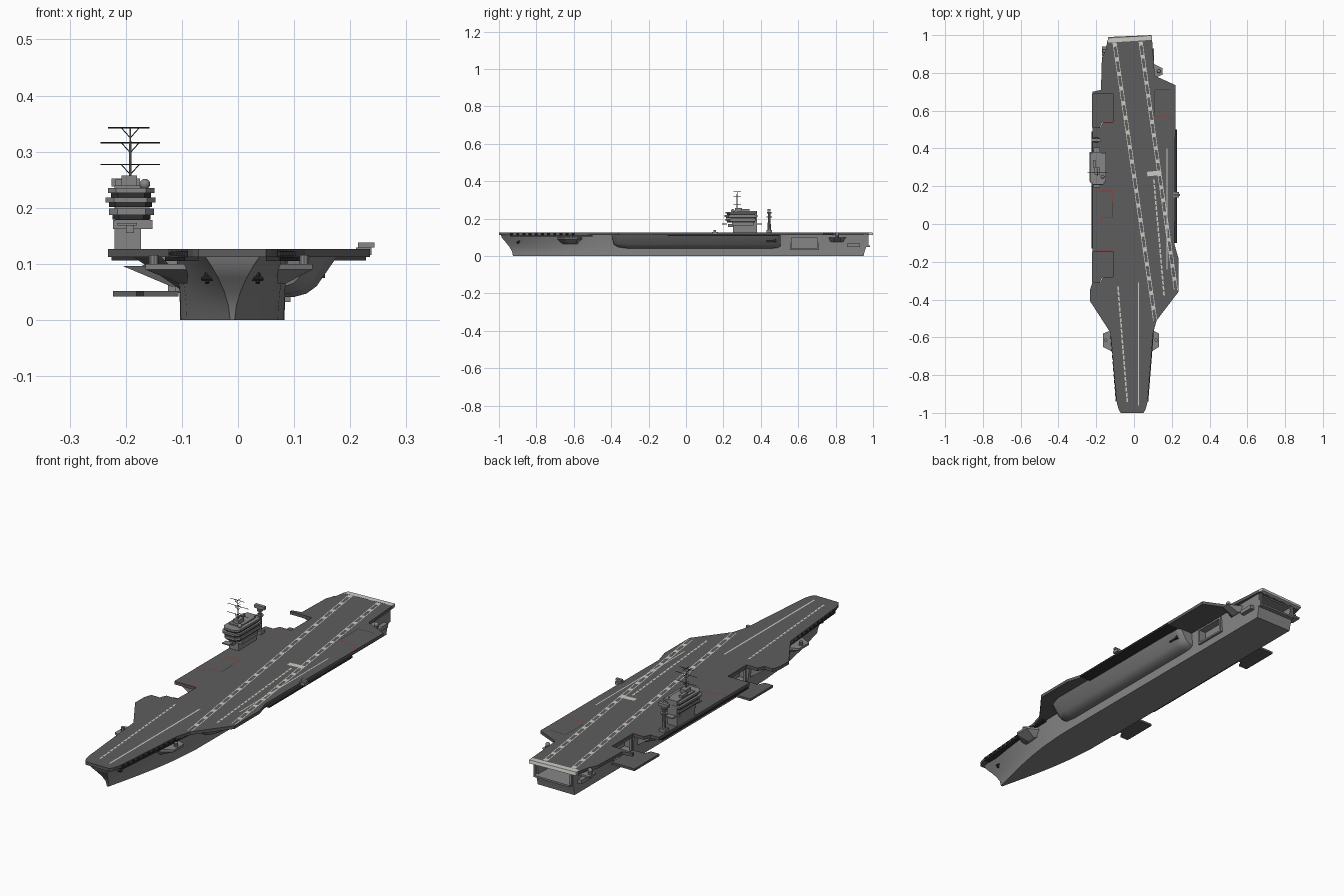
import bpy, bmesh, math
from mathutils import Vector


def mat(name, c):
    m = bpy.data.materials.new(name)
    m.diffuse_color = (*c, 1)
    return m


DECK = mat("deck_grey", (0.11, 0.11, 0.11))
HULL = mat("hull_grey", (0.24, 0.24, 0.24))
MARK = mat("marking", (0.6, 0.6, 0.57))
RED = mat("red_line", (0.4, 0.03, 0.03))
DARK = mat("dark", (0.03, 0.03, 0.03))
CX = -0.01          # hull centreline
Z0, Z1 = 0.112, 0.126   # flight deck slab


def mesh(name, verts, faces, m=HULL):
    bm = bmesh.new()
    vs = [bm.verts.new(v) for v in verts]
    for f in faces:
        bm.faces.new([vs[i] for i in f])
    bmesh.ops.recalc_face_normals(bm, faces=bm.faces)
    me = bpy.data.meshes.new(name)
    bm.to_mesh(me)
    bm.free()
    me.materials.append(m)
    o = bpy.data.objects.new(name, me)
    bpy.context.collection.objects.link(o)
    return o


def prism(name, pts, z0, z1, m=HULL, top=None):
    n = len(pts)
    v = [(x, y, z0) for x, y in pts] + [(x, y, z1) for x, y in (top or pts)]
    f = [list(range(n)), list(range(n, 2 * n))]
    f += [(i, (i + 1) % n, n + (i + 1) % n, n + i) for i in range(n)]
    return mesh(name, v, f, m)


def box(name, x0, x1, y0, y1, z0, z1, m=HULL):
    return prism(name, [(x0, y0), (x1, y0), (x1, y1), (x0, y1)], z0, z1, m)


def rod(name, a, b, r, m=HULL, r2=None, n=10):
    a, b = Vector(a), Vector(b)
    d = b - a
    bpy.ops.mesh.primitive_cone_add(vertices=n, radius1=r, radius2=r if r2 is None else r2,
                                    depth=d.length, location=(a + b) / 2)
    o = bpy.context.object
    o.rotation_euler = d.to_track_quat('Z', 'Y').to_euler()
    o.name = name
    o.data.materials.append(m)
    bpy.ops.object.shade_smooth_by_angle()
    return o


def ball(name, p, r, m=HULL):
    bpy.ops.mesh.primitive_uv_sphere_add(segments=16, ring_count=10, radius=r, location=p)
    bpy.context.object.name = name
    bpy.context.object.data.materials.append(m)
    bpy.ops.object.shade_smooth()


def loft(name, rings, m=HULL):
    n = len(rings[0])
    v = [p for r in rings for p in r]
    f = [(k * n + i, k * n + (i + 1) % n, (k + 1) * n + (i + 1) % n, (k + 1) * n + i)
         for k in range(len(rings) - 1) for i in range(n)]
    for e in (0, (len(rings) - 1) * n):
        f += [(e + i, e + i + 1, e + n - 2 - i, e + n - 1 - i) for i in range(n // 2 - 1)]
    o = mesh(name, v, f, m)
    bpy.context.view_layer.objects.active = o
    o.select_set(True)
    bpy.ops.object.shade_smooth_by_angle(angle=math.radians(28))
    o.select_set(False)
    return o


def cut(o, *b):
    c = box("cutter", *b)
    c.hide_render = True
    c.display_type = 'WIRE'
    md = o.modifiers.new("opening", 'BOOLEAN')
    md.operation, md.object, md.solver = 'DIFFERENCE', c, 'EXACT'


# Hull with raked stem and flared bow
LEVELS = [(0, -0.925, 0.95), (0.025, -0.93, 0.955), (0.05, -0.945, 0.965),
          (0.075, -0.965, 0.967), (0.098, -0.985, 0.968), (0.115, -0.99, 0.968)]
rings = []
for u in (0, 0.012, 0.03, 0.06, 0.1, 0.15, 0.2, 0.27, 0.36, 0.6, 1):
    side = []
    for z, ys, ye in LEVELS:
        low = 0.004 + 0.089 * math.sin(math.pi / 2 * min(1, u / 0.3))
        high = 0.05 + 0.05 * math.sin(math.pi / 2 * min(1, u / 0.25))
        k = (z / 0.115) ** 1.8
        side.append((low + (high - low) * k, ys + u * (ye - ys), z))
    rings.append([(CX + w, y, z) for w, y, z in side] +
                 [(CX - w, y, z) for w, y, z in reversed(side)])
hull = loft("hull", rings)
for y0, y1 in ((-0.30, -0.16), (0.53, 0.68)):
    cut(hull, -0.16, -0.06, y0, y1, 0.052, 0.108)   # starboard hangar doors
cut(hull, 0.06, 0.15, 0.565, 0.70, 0.04, 0.10)      # port hangar door
cut(hull, -0.09, 0.07, 0.85, 1.1, 0.055, 0.106)     # open fantail


# Side sponsons carrying the deck overhang
def sponson(name, prof, stations):
    x0 = prof[0][0]
    return loft(name, [[(x0 + (x - x0) * s, y + dy * (0.115 - z), 0.115 - (0.115 - z) * (0.4 + 0.6 * s))
                        for x, z in prof] for y, s, dy in stations])


port = [(0.07, 0.04), (0.10, 0.041), (0.122, 0.047), (0.14, 0.06), (0.178, 0.115), (0.07, 0.115)]
sponson("port_sponson", port, [(-0.40, 0.55, 0.2), (-0.37, 0.85, 0.1), (-0.31, 1, 0),
                               (0.46, 1, 0), (0.49, 0.92, 0), (0.505, 0.75, 0)])
star = [(-0.09, 0.045), (-0.104, 0.055), (-0.19, 0.115), (-0.09, 0.115)]
sponson("starboard_sponson", star, [(-0.14, 1, 0), (0.50, 1, 0)])
sponson("starboard_forward_sponson", star, [(-0.46, 0.5, 0), (-0.40, 1, 0), (-0.315, 1, 0)])
sponson("starboard_aft_sponson", [(-0.09, 0.075), (-0.104, 0.08), (-0.16, 0.115), (-0.09, 0.115)],
        [(0.695, 1, 0), (0.86, 1, 0), (0.93, 0.5, 0)])
prism("starboard_boat_platform", [(-0.10, 0.28), (-0.10, 0.48), (-0.12, 0.46), (-0.12, 0.3)], 0.06, 0.096,
      top=[(-0.10, 0.27), (-0.10, 0.49), (-0.205, 0.46), (-0.205, 0.3)])


# Flight deck with notches for the lowered lifts
def lift(y0, y1, x=-0.22):
    return [(x, y1), (-0.11, y1), (-0.11, y0 + 0.03), (-0.165, y0 + 0.03), (-0.178, y0), (x, y0)]


deck = [(-0.14, 0.975), (-0.15, 0.92), (-0.17, 0.88), (-0.175, 0.71), (-0.22, 0.70)]
deck += lift(0.51, 0.69) + lift(-0.31, -0.145)
deck += [(-0.232, -0.345), (-0.232, -0.41), (-0.125, -0.575), (-0.09, -0.95), (-0.08, -0.985), (-0.07, -1.0),
         (0.05, -1.0), (0.06, -0.985), (0.07, -0.95), (0.10, -0.58), (0.12, -0.51), (0.235, -0.36),
         (0.235, -0.18), (0.215, -0.11), (0.22, 0.735), (0.11, 0.785), (0.095, 0.985)]
prism("flight_deck", deck, Z0, Z1, DECK)
prism("stern_round_down", [(-0.138, 0.97), (0.096, 0.98), (0.093, 1.0), (-0.136, 0.99)], Z0, Z1 + 0.0006,
      MARK, top=[(-0.138, 0.96), (0.096, 0.975), (0.093, 0.998), (-0.136, 0.985)])
for nm, y0, y1 in (("forward", -0.31, -0.145), ("aft", 0.51, 0.69)):
    prism(nm + "_lowered_lift", [(x + 0.004 if x > -0.12 else x - 0.003, y) for x, y in lift(y0, y1)],
          0.042, 0.052, DECK)
    for y in (y0 + 0.035, y1 - 0.006):
        box(nm + "_lift_rail", -0.112, -0.102, y, y + 0.006, 0.05, 0.113)


# Deck markings
def stripe(name, segs, w=0.004, m=MARK, z=Z1):
    v, f = [], []
    for a, b in segs:
        a, b = Vector(a), Vector(b)
        d = (b - a).normalized()
        s = Vector((-d.y, d.x)) * w / 2
        k = len(v)
        v += [(*p, z + 0.0008) for p in (a + s, b + s, b - s, a - s)]
        f.append((k, k + 1, k + 2, k + 3))
    return mesh(name, v, f, m)


def dashes(a, b, n, fill=0.6):
    a, b = Vector(a), Vector(b)
    return [(a.lerp(b, i / n), a.lerp(b, (i + fill) / n)) for i in range(n)]


for nm, a, b in (("starboard", (-0.103, 0.96), (0.112, -0.51)), ("port", (0.035, 0.965), (0.222, -0.35))):
    a, b = Vector(a), Vector(b)
    for off in (-0.009, 0.009):
        o = Vector((off, 0))
        stripe(nm + "_runway_edge", [(a + o, b + o)], 0.0035)
    stripe(nm + "_runway_dashes", dashes(a, b, 19, 0.28), 0.016)
stripe("bow_catapult_port", [((0.024, -0.31), (0.024, -0.96))], 0.007)
stripe("bow_catapult_starboard", dashes((-0.085, -0.33), (-0.035, -0.95), 22, 0.75), 0.008)
stripe("waist_catapult_inner", dashes((0.105, 0.235), (0.16, -0.385), 22, 0.75), 0.008)
stripe("waist_catapult_outer", [((0.175, 0.40), (0.175, -0.24))], 0.005)
stripe("landing_block", [((0.07, 0.264), (0.145, 0.272))], 0.024)
for nm, s in (("port_lift", [((0.11, 0.57), (0.185, 0.57)), ((0.185, 0.57), (0.21, 0.545))]),
              ("mid_lift", [((-0.19, 0.175), (-0.112, 0.175)), ((-0.112, 0.175), (-0.112, 0.12)),
                            ((-0.22, 0.012), (-0.178, 0.012)), ((-0.178, 0.012), (-0.165, 0.035)),
                            ((-0.165, 0.035), (-0.112, 0.035))]),
              ("forward_lift", [((-0.19, -0.141), (-0.108, -0.141)), ((-0.108, -0.24), (-0.108, -0.28))]),
              ("aft_lift", [((-0.178, 0.507), (-0.165, 0.535)), ((-0.165, 0.535), (-0.108, 0.535))])):
    stripe(nm + "_red_line", s, 0.004, RED)
stripe("lift_seams", [((0.11, 0.58), (0.11, 0.71)), ((0.11, 0.71), (0.19, 0.71)),
                      ((-0.112, 0.12), (-0.112, 0.035))], 0.003, DARK)

# Bow sponsons, gun mounts, anchors and bow edge canisters, both sides
for s, nm, xo in ((-1, "starboard", -0.165), (1, "port", 0.133)):
    xi = CX + s * 0.08
    prism(nm + "_bow_sponson", [(xi, -0.66), (xi + s * 0.015, -0.63), (xi + s * 0.015, -0.59), (xi, -0.57)],
          0.065, 0.09, top=[(xi, -0.69), (xo, -0.65), (xo, -0.58), (xi, -0.55)])
    prism(nm + "_bow_platform", [(xi, -0.69), (xo, -0.65), (xo, -0.58), (xi, -0.55)], 0.09, 0.1)
    rod(nm + "_bow_mount", (xo - s * 0.015, -0.615, 0.1), (xo - s * 0.015, -0.615, 0.116), 0.009)
    rod(nm + "_anchor_shank", (CX + s * 0.046, -0.89, 0.083), (CX + s * 0.045, -0.90, 0.066), 0.004, DARK)
    rod(nm + "_anchor_arms", (CX + s * 0.036, -0.903, 0.073), (CX + s * 0.054, -0.895, 0.073), 0.004, DARK)
    for i in range(11):
        t = i / 10
        x = CX + s * (0.082 + 0.027 * t)
        rod(nm + "_canister", (x, -0.94 + 0.33 * t, 0.118), (x, -0.925 + 0.33 * t, 0.118), 0.005, DARK, n=8)
    prism(nm + "_bow_catwalk", [(CX + s * 0.06, -0.94), (CX + s * 0.085, -0.94), (CX + s * 0.12, -0.5),
                                (CX + s * 0.06, -0.5)], 0.105, 0.1125, DARK)
box("port_catwalk", 0.17, 0.228, -0.1, 0.5, 0.106, 0.114, DARK)
box("starboard_catwalk", -0.225, -0.17, -0.13, 0.49, 0.106, 0.114, DARK)

# Port side door frame, boat bay and landing signal platform
for b in ((0.56, 0.705, 0.10, 0.108), (0.56, 0.705, 0.032, 0.04),
          (0.555, 0.565, 0.032, 0.108), (0.70, 0.71, 0.032, 0.108)):
    box("port_door_frame", 0.075, 0.094, *b)
box("port_boat_bay", 0.12, 0.155, 0.43, 0.48, 0.075, 0.092, DARK)
box("signal_platform", 0.21, 0.238, 0.14, 0.17, 0.116, 0.129)
box("signal_light", 0.214, 0.243, 0.148, 0.16, 0.129, 0.138)

# Stern galleries and aft mounts
box("fantail_platform", -0.10, 0.08, 0.93, 0.985, 0.048, 0.056)
for x in (-0.104, 0.078):
    box("stern_post", x, x + 0.008, 0.955, 0.975, 0.05, 0.114)
box("port_stern_gallery", 0.075, 0.105, 0.86, 0.93, 0.048, 0.066)
box("starboard_stern_gallery", -0.125, -0.095, 0.86, 0.93, 0.048, 0.066)
prism("port_aft_sponson", [(0.08, 0.77), (0.095, 0.79), (0.095, 0.83), (0.08, 0.85)], 0.075, 0.098,
      top=[(0.08, 0.76), (0.15, 0.79), (0.15, 0.825), (0.08, 0.86)])
for nm, x, y in (("port", 0.132, 0.808), ("starboard", -0.157, 0.915)):
    rod(nm + "_aft_mount", (x, y, 0.097), (x, y, 0.112), 0.01)
    ball(nm + "_aft_mount_dome", (x, y, 0.115), 0.01)
box("starboard_aft_platform", -0.17, -0.10, 0.89, 0.94, 0.09, 0.098)

# Island superstructure: stacked levels
for i, b in enumerate(((-0.22, -0.173, 0.25, 0.38, Z1, 0.24), (-0.223, -0.152, 0.245, 0.36, 0.162, 0.178),
                       (-0.218, -0.158, 0.24, 0.37, 0.178, 0.222), (-0.213, -0.165, 0.27, 0.36, 0.22, 0.24),
                       (-0.208, -0.18, 0.262, 0.30, 0.235, 0.257), (-0.218, -0.203, 0.30, 0.34, 0.235, 0.25),
                       (-0.20, -0.185, 0.225, 0.25, 0.155, 0.172))):
    box("island_block_%d" % i, *b)
for i, (z0, z1, o) in enumerate(((0.187, 0.199, 0), (0.209, 0.218, 0.006), (0.226, 0.235, 0.002))):
    x0, x1, y0, y1 = -0.230 - o, -0.150 + o / 2, 0.212 - o, 0.375 + o
    prism("bridge_level_%d" % i, [(x0, y0 + 0.02), (x0 + 0.015, y0), (x1 - 0.015, y0), (x1, y0 + 0.02),
                                  (x1, y1), (x0, y1)], z0, z1)
    prism("bridge_windows_%d" % i, [(x0 + 0.006, y0 + 0.025), (x0 + 0.018, y0 + 0.008),
                                    (x1 - 0.018, y0 + 0.008), (x1 - 0.006, y0 + 0.025),
                                    (x1 - 0.006, y1 - 0.008), (x0 + 0.006, y1 - 0.008)], z0 - 0.008, z0, DARK)
rod("dome_pedestal", (-0.166, 0.25, 0.233), (-0.166, 0.25, 0.238), 0.006)
ball("radar_dome", (-0.166, 0.25, 0.242), 0.0095)
for y in (0.205, 0.39):
    box("island_platform", -0.215, -0.18, y - 0.012, y + 0.015, 0.168, 0.173)

# Main mast with yards and struts
M = (-0.192, 0.273)
rod("main_mast", (*M, 0.25), (*M, 0.343), 0.0028, r2=0.0015)
for z, a, b in ((0.277, -0.245, -0.139), (0.316, -0.245, -0.139), (0.3425, -0.232, -0.158)):
    rod("yard", (a, M[1], z), (b, M[1], z), 0.0012, DARK, n=6)
    rod("fore_aft_yard", (M[0], M[1] - 0.02, z), (M[0], M[1] + 0.02, z), 0.0012, DARK, n=6)
    for s in (-1, 1):
        rod("yard_strut", (M[0], M[1], z - 0.018), (M[0] + s * 0.016, M[1], z), 0.0009, DARK, n=6)

# Aft radar mast
R = (-0.2, 0.445)
box("radar_mast_base", -0.215, -0.185, 0.43, 0.46, Z1, 0.14)
rod("radar_mast", (*R, 0.13), (*R, 0.236), 0.0095, r2=0.006)
rod("radar_mast_platform", (*R, 0.205), (*R, 0.21), 0.015)
rod("radar_turntable", (*R, 0.228), (*R, 0.234), 0.013)
box("radar_antenna", -0.225, -0.175, 0.437, 0.453, 0.238, 0.252)
